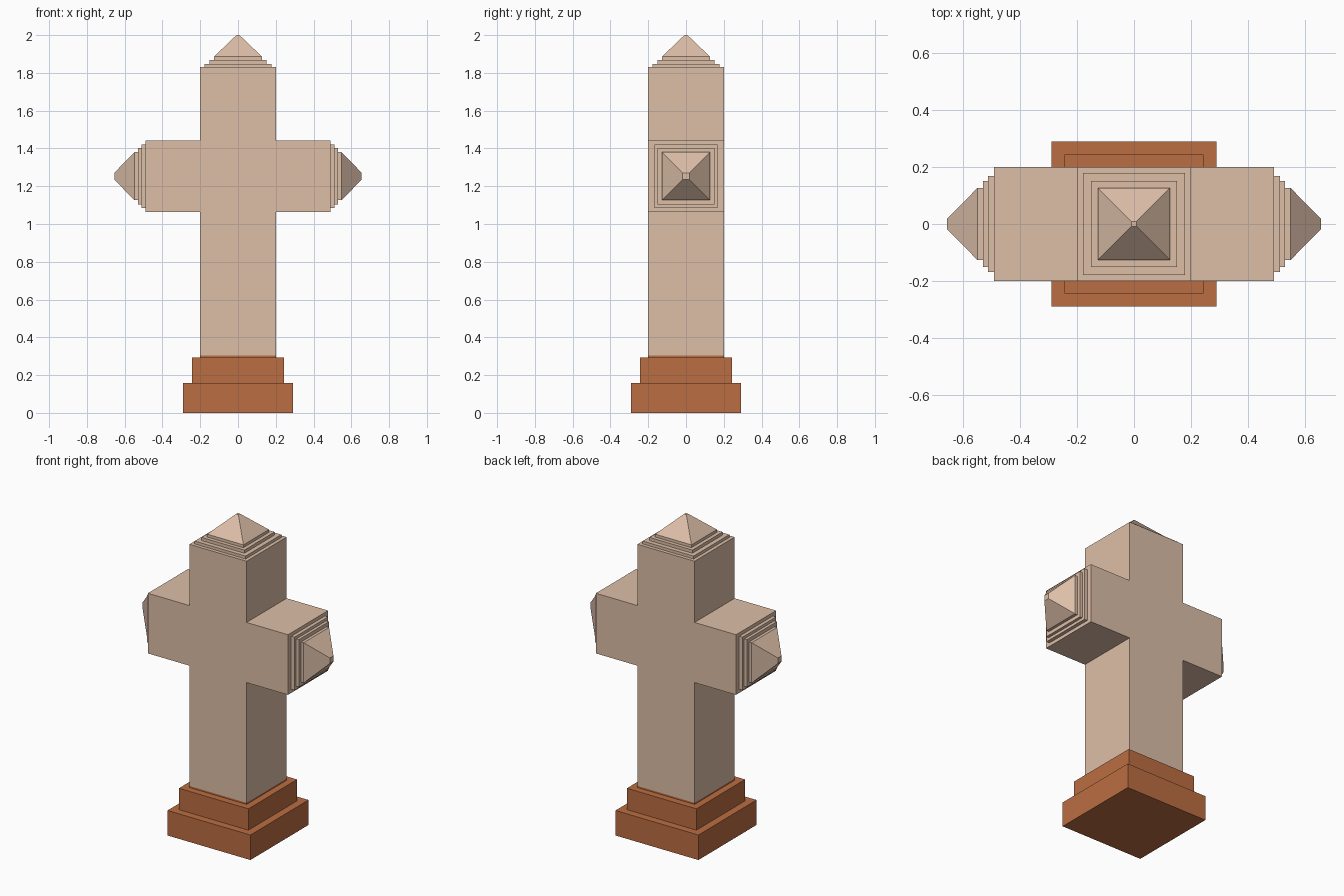
import bpy, bmesh
from mathutils import Matrix, Vector
from math import pi

if "Cube" in bpy.data.objects:
    bpy.data.objects.remove(bpy.data.objects["Cube"])


def material(name, rgb):
    m = bpy.data.materials.new(name)
    m.diffuse_color = (*rgb, 1)
    m.use_nodes = True
    m.node_tree.nodes["Principled BSDF"].inputs["Base Color"].default_value = m.diffuse_color
    return m


stone = material("pale stone", (0.72, 0.52, 0.39))
clay = material("terracotta", (0.50, 0.155, 0.055))


def stepped_block(name, profile, mat, matrix=Matrix()):
    """Loft rectangles given as (half x, half y, height) along local z."""
    bm = bmesh.new()
    rings = []
    for hx, hy, z in profile:
        rings.append([bm.verts.new((sx * hx, sy * hy, z))
                      for sx, sy in ((-1, -1), (1, -1), (1, 1), (-1, 1))])
    for a, b in zip(rings, rings[1:]):
        for i in range(4):
            j = (i + 1) % 4
            bm.faces.new((a[i], a[j], b[j], b[i]))
    bm.faces.new(rings[0][::-1])
    bm.faces.new(rings[-1])
    bm.transform(matrix)
    bmesh.ops.recalc_face_normals(bm, faces=bm.faces)
    me = bpy.data.meshes.new(name)
    bm.to_mesh(me)
    bm.free()
    me.materials.append(mat)
    ob = bpy.data.objects.new(name, me)
    bpy.context.collection.objects.link(ob)
    return ob


def cap(levels, tip_half, tip):
    """Square terraces of (half width, bottom, top), ending in a pyramid."""
    pts = []
    for h, lo, hi in levels:
        pts += [(h, h, lo), (h, h, hi)]
    return pts + [(tip_half, tip_half, tip)]


# two-tier base with a thin collar under the post
stepped_block("base", [(.29, .29, 0), (.29, .29, .158), (.243, .243, .158),
                       (.243, .243, .293), (.2, .2, .293), (.2, .2, .303)], clay)

# upright post with stepped pyramid top
stepped_block("post", [(.2, .2, .303), (.2, .2, 1.83)]
              + cap([(.178, 1.83, 1.848), (.15, 1.848, 1.868),
                     (.127, 1.868, 1.886)], .008, 2.0), stone)

# side arms with the same stepped pyramid ends
arm = [(.19, .2, .195), (.19, .2, .49)] + cap(
    [(.168, .49, .512), (.15, .512, .53), (.127, .53, .548)], .018, .655)
for side, name in ((1, "right_arm"), (-1, "left_arm")):
    stepped_block(name, arm, stone,
                  Matrix.Translation(Vector((0, 0, 1.253)))
                  @ Matrix.Rotation(side * pi / 2, 4, 'Y'))
